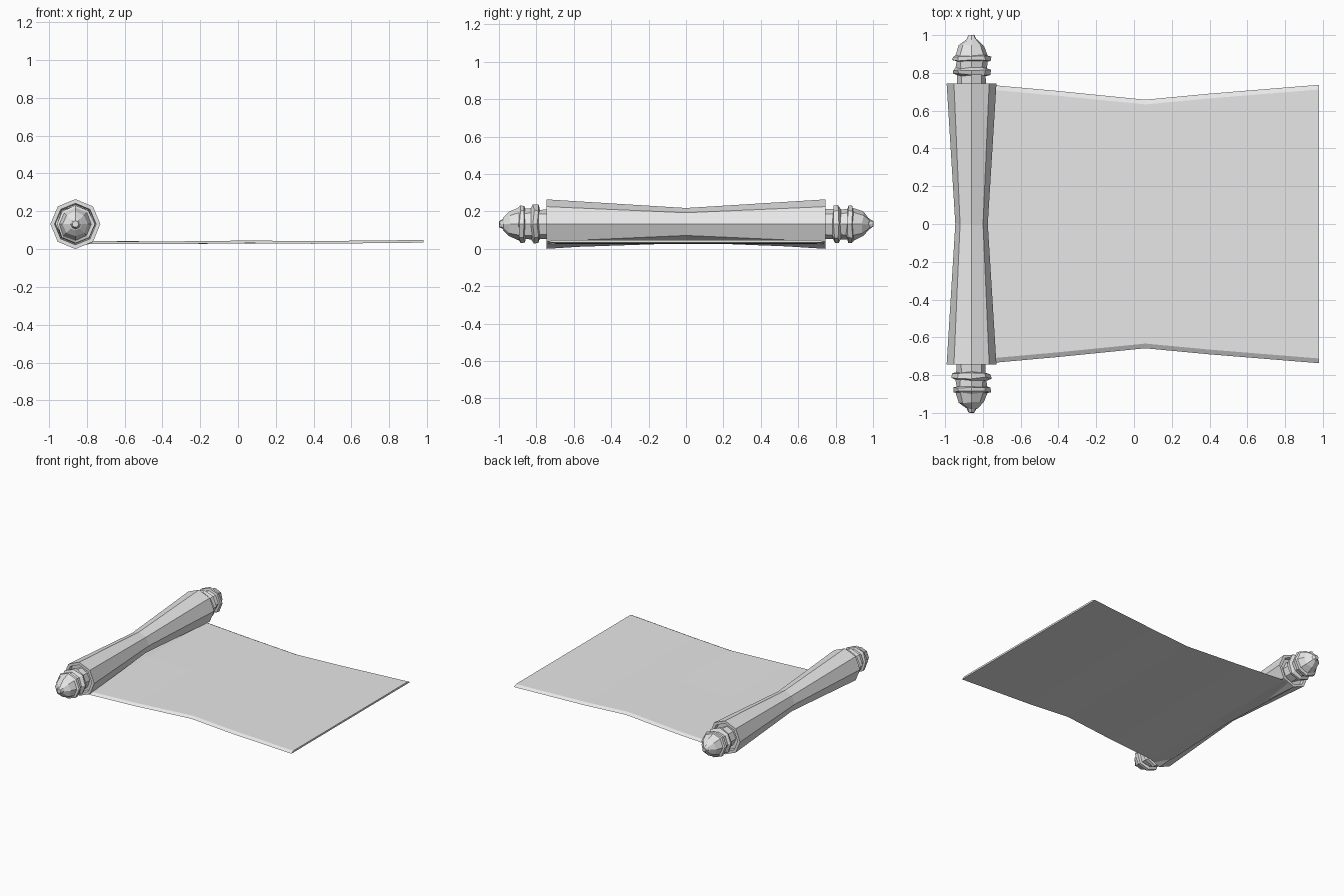
import bpy, bmesh, math, random

random.seed(4)
if "Cube" in bpy.data.objects:
    bpy.data.objects.remove(bpy.data.objects["Cube"])

grey = bpy.data.materials.new("plain grey")
grey.use_nodes = True
grey.diffuse_color = (0.8, 0.8, 0.8, 1)
grey.node_tree.nodes["Principled BSDF"].inputs["Base Color"].default_value = (0.8, 0.8, 0.8, 1)

AXIS_X, AXIS_Z, SIDES = -0.86, 0.132, 8


def loft(name, rings):
    """Skin a row of equal-length rings and cap both ends."""
    bm = bmesh.new()
    rows = [[bm.verts.new(p) for p in ring] for ring in rings]
    n = len(rows[0])
    for a, b in zip(rows, rows[1:]):
        for i in range(n):
            j = (i + 1) % n
            bm.faces.new((a[i], a[j], b[j], b[i]))
    bm.faces.new(rows[0])
    bm.faces.new(rows[-1])
    bmesh.ops.recalc_face_normals(bm, faces=bm.faces)
    mesh = bpy.data.meshes.new(name)
    bm.to_mesh(mesh)
    bm.free()
    mesh.materials.append(grey)
    obj = bpy.data.objects.new(name, mesh)
    bpy.context.collection.objects.link(obj)
    return obj


def ring(y, r, wobble=0.0):
    """Octagon around the roll axis, optionally hand-carved."""
    points = []
    for k in range(SIDES):
        a = math.tau * k / SIDES
        s = r * (1 + random.uniform(-wobble, wobble))
        points.append((AXIS_X + s * math.cos(a),
                       y + random.uniform(-wobble, wobble) * 0.1,
                       AXIS_Z + s * math.sin(a)))
    return points


# Rolled paper, pinched in the middle, with recessed ends
roll = [(-0.72, 0.105), (-0.745, 0.11), (-0.745, 0.132), (0, 0.086),
        (0.745, 0.132), (0.745, 0.11), (0.72, 0.105)]
loft("rolled_paper", [ring(y, r) for y, r in roll])

# Carved finials at both ends of the rod
finial = [(0.70, 0.078), (0.785, 0.078), (0.792, 0.1), (0.815, 0.102),
          (0.825, 0.082), (0.86, 0.082), (0.865, 0.1), (0.888, 0.1),
          (0.895, 0.086), (0.945, 0.066), (0.973, 0.034), (0.98, 0.026), (0.998, 0.017)]
for name, side in (("front_finial", -1), ("back_finial", 1)):
    loft(name, [ring(side * y, r, 0.05) for y, r in finial])

# Unrolled sheet: x, half width, underside height at edges and at centre
sheet = [(-0.87, 0.74, 0.005, 0.034), (-0.78, 0.738, 0.028, 0.03),
         (-0.4, 0.704, 0.026, 0.026), (0.06, 0.658, 0.031, 0.03),
         (0.4, 0.69, 0.028, 0.028), (0.98, 0.737, 0.034, 0.034)]
THICK, SLOPE = 0.014, 0.025
loft("sheet", [[(x, -w, ze), (x, 0, zc), (x, w, ze),
                (x, w - SLOPE, ze + THICK), (x, 0, zc + THICK), (x, SLOPE - w, ze + THICK)]
               for x, w, ze, zc in sheet])
